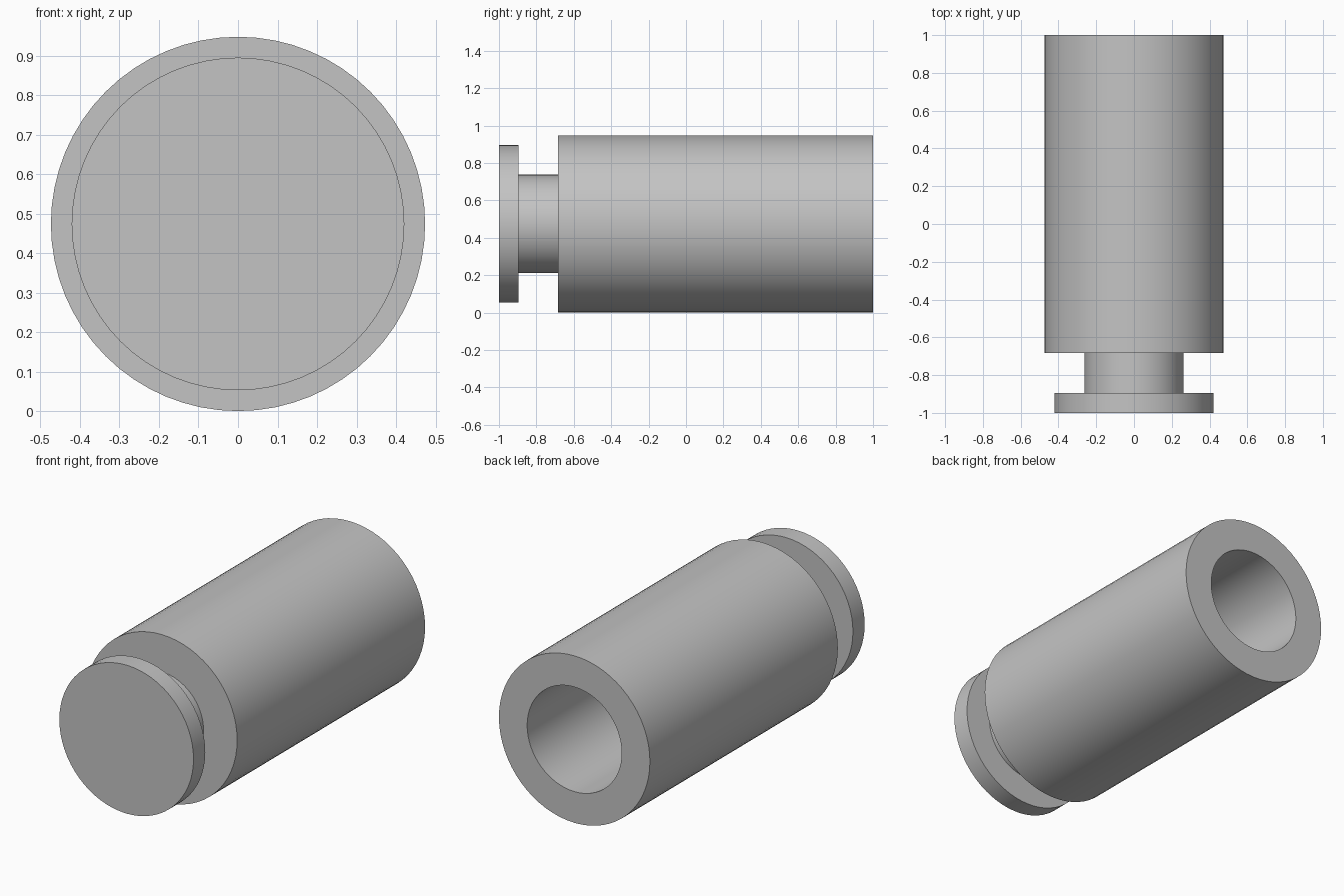
import bpy, bmesh, math
from mathutils import Matrix

if "Cube" in bpy.data.objects:
    bpy.data.objects.remove(bpy.data.objects["Cube"])

UNIT = 2 / 19          # overall length is 19 units
SIDES = 64

# Plain grey finish
grey = bpy.data.materials.new("plain_grey")
grey.use_nodes = True
colour = (0.55, 0.55, 0.55, 1)
grey.diffuse_color = colour
grey.node_tree.nodes["Principled BSDF"].inputs["Base Color"].default_value = colour

# Half profile (radius, distance from front): flange, neck, body, blind bore
profile = [(0, 0), (4, 0), (4, 1), (2.5, 1), (2.5, 3), (4.5, 3),
           (4.5, 19), (2.82, 19), (2.82, 7), (0, 7)]

bm = bmesh.new()
verts = [bm.verts.new((r * UNIT, d * UNIT - 1, 0)) for r, d in profile]
edges = [bm.edges.new(pair) for pair in zip(verts, verts[1:])]
bmesh.ops.spin(bm, geom=verts + edges, cent=(0, 0, 0), axis=(0, 1, 0),
               angle=math.tau, steps=SIDES)
bmesh.ops.remove_doubles(bm, verts=bm.verts, dist=1e-4)
bmesh.ops.dissolve_degenerate(bm, edges=bm.edges, dist=1e-5)
bmesh.ops.recalc_face_normals(bm, faces=bm.faces)
bmesh.ops.transform(bm, matrix=Matrix.Translation((0, 0, 4.5 * UNIT)), verts=bm.verts)

mesh = bpy.data.meshes.new("flanged_sleeve")
bm.to_mesh(mesh)
bm.free()
mesh.materials.append(grey)
sleeve = bpy.data.objects.new("flanged_sleeve", mesh)
bpy.context.collection.objects.link(sleeve)

# Smooth walls with crisp rims
bpy.ops.object.select_all(action="DESELECT")
sleeve.select_set(True)
bpy.context.view_layer.objects.active = sleeve
bpy.ops.object.shade_smooth_by_angle(angle=math.radians(30))
